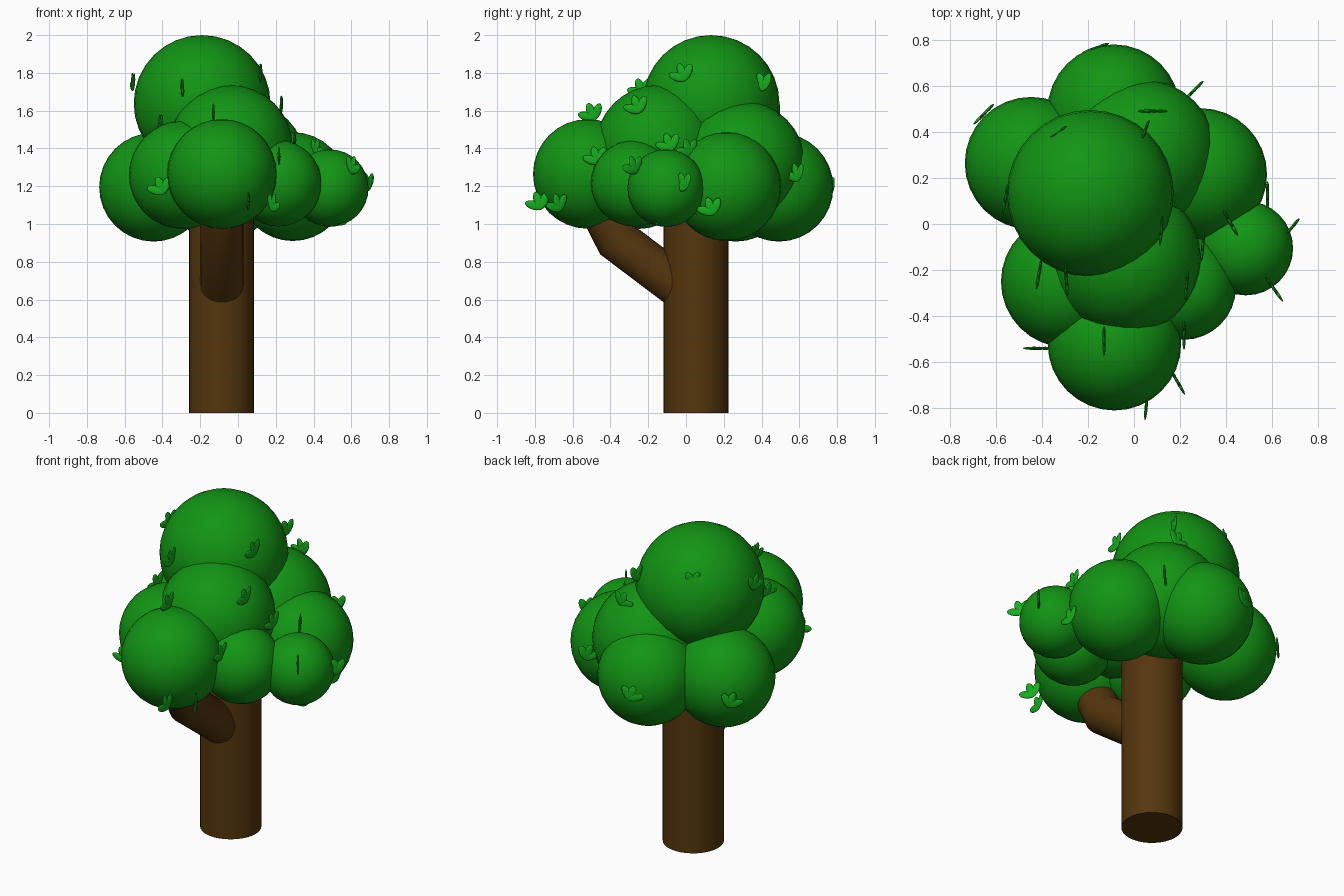
import bpy, bmesh, math
from mathutils import Vector, Matrix

if "Cube" in bpy.data.objects:
    bpy.data.objects.remove(bpy.data.objects["Cube"])


def material(name, rgb):
    m = bpy.data.materials.new(name)
    m.diffuse_color = (*rgb, 1)
    m.use_nodes = True
    m.node_tree.nodes["Principled BSDF"].inputs["Base Color"].default_value = m.diffuse_color
    return m


bark = material("bark", (0.09, 0.037, 0.004))
foliage = material("foliage", (0.006, 0.3, 0.007))
leaf_green = material("leaf_green", (0.008, 0.42, 0.012))


def add_object(name, bm, mat, smooth=True):
    me = bpy.data.meshes.new(name)
    bm.to_mesh(me)
    bm.free()
    me.materials.append(mat)
    for p in me.polygons:
        p.use_smooth = smooth and len(p.vertices) < 5
    ob = bpy.data.objects.new(name, me)
    bpy.context.collection.objects.link(ob)
    return ob


# Trunk: plain upright cylinder
bm = bmesh.new()
bmesh.ops.create_cone(bm, cap_ends=True, segments=32, radius1=0.172, radius2=0.172,
                      depth=1.15, matrix=Matrix.Translation((-0.087, 0.053, 0.575)))
add_object("trunk", bm, bark)

# Branch: bent tube leaning forward and up into the foliage
path = [Vector(p) for p in ((-0.085, 0.04, 0.61), (-0.085, -0.364, 0.915), (-0.085, -0.49, 1.16))]
side = Vector((1, 0, 0))
bm = bmesh.new()
rings = []
for i, p in enumerate(path):
    d_in = (path[max(i, 1)] - path[max(i, 1) - 1]).normalized()
    d_out = (path[min(i + 1, 2)] - path[min(i, 1)]).normalized()
    tangent = (d_in + d_out).normalized()
    up = tangent.cross(side) / tangent.dot(d_in)
    rings.append([bm.verts.new(p + 0.115 * (math.cos(a) * side + math.sin(a) * up))
                  for a in (k * math.tau / 24 for k in range(24))])
for a, b in zip(rings, rings[1:]):
    for k in range(24):
        n = (k + 1) % 24
        bm.faces.new((a[k], a[n], b[n], b[k]))
bm.faces.new(rings[0])
bm.faces.new(rings[-1])
bmesh.ops.recalc_face_normals(bm, faces=bm.faces)
add_object("branch", bm, bark)

# Foliage balls: x, y, z, radius
balls = {
    "top": (-0.19, 0.133, 1.638, 0.362),
    "front": (-0.085, -0.52, 1.265, 0.29),
    "front_upper": (-0.04, -0.15, 1.405, 0.33),
    "back_upper": (0.03, 0.30, 1.32, 0.33),
    "left": (-0.447, 0.264, 1.195, 0.288),
    "front_left": (-0.292, -0.25, 1.26, 0.286),
    "front_right": (0.215, -0.275, 1.215, 0.228),
    "right_small": (0.486, -0.105, 1.19, 0.205),
    "right_back": (0.29, 0.215, 1.198, 0.288),
    "back": (-0.088, 0.492, 1.195, 0.288),
}
for name, (x, y, z, r) in balls.items():
    bm = bmesh.new()
    bmesh.ops.create_uvsphere(bm, u_segments=32, v_segments=16, radius=r,
                              matrix=Matrix.Translation((x, y, z)))
    add_object("foliage_" + name, bm, foliage)

# Leaf clusters: x, y, z and heading of the plane the leaves fan out in
clusters = [
    (-0.555, 0.13, 1.72, 80), (-0.33, 0.40, 1.78, 35), (-0.295, -0.23, 1.69, 95),
    (-0.13, -0.49, 1.56, 90), (0.23, -0.25, 1.60, 85), (0.12, -0.01, 1.77, 85),
    (0.05, 0.41, 1.72, 70), (0.10, 0.49, 1.58, 0), (0.27, 0.59, 1.24, 45),
    (-0.15, 0.77, 1.17, 20), (-0.64, 0.49, 1.15, 45), (-0.40, -0.54, 1.17, 0),
    (0.055, -0.77, 1.09, 85), (0.18, -0.67, 1.08, 120), (0.217, -0.465, 1.33, 90),
    (0.41, 0.02, 1.37, 120), (0.60, -0.27, 1.28, 125), (0.69, -0.01, 1.19, 50),
    (0.56, -0.15, 1.01, 20), (0.58, 0.14, 1.06, 90), (0.30, -0.08, 1.40, 85),
    (-0.41, -0.20, 1.50, 80),
]
for i, (x, y, z, heading) in enumerate(clusters):
    bm = bmesh.new()
    base = Matrix.Translation((x, y, z)) @ Matrix.Rotation(math.radians(heading), 4, 'Z')
    for fan in (-75, -20, 25):
        leaf = (base @ Matrix.Rotation(math.radians(fan), 4, 'Y')
                @ Matrix.Translation((0, 0, 0.035))
                @ Matrix.Diagonal((0.024, 0.007, 0.05, 1)))
        bmesh.ops.create_uvsphere(bm, u_segments=12, v_segments=8, radius=1, matrix=leaf)
    add_object(f"leaf_cluster_{i + 1}", bm, leaf_green)
